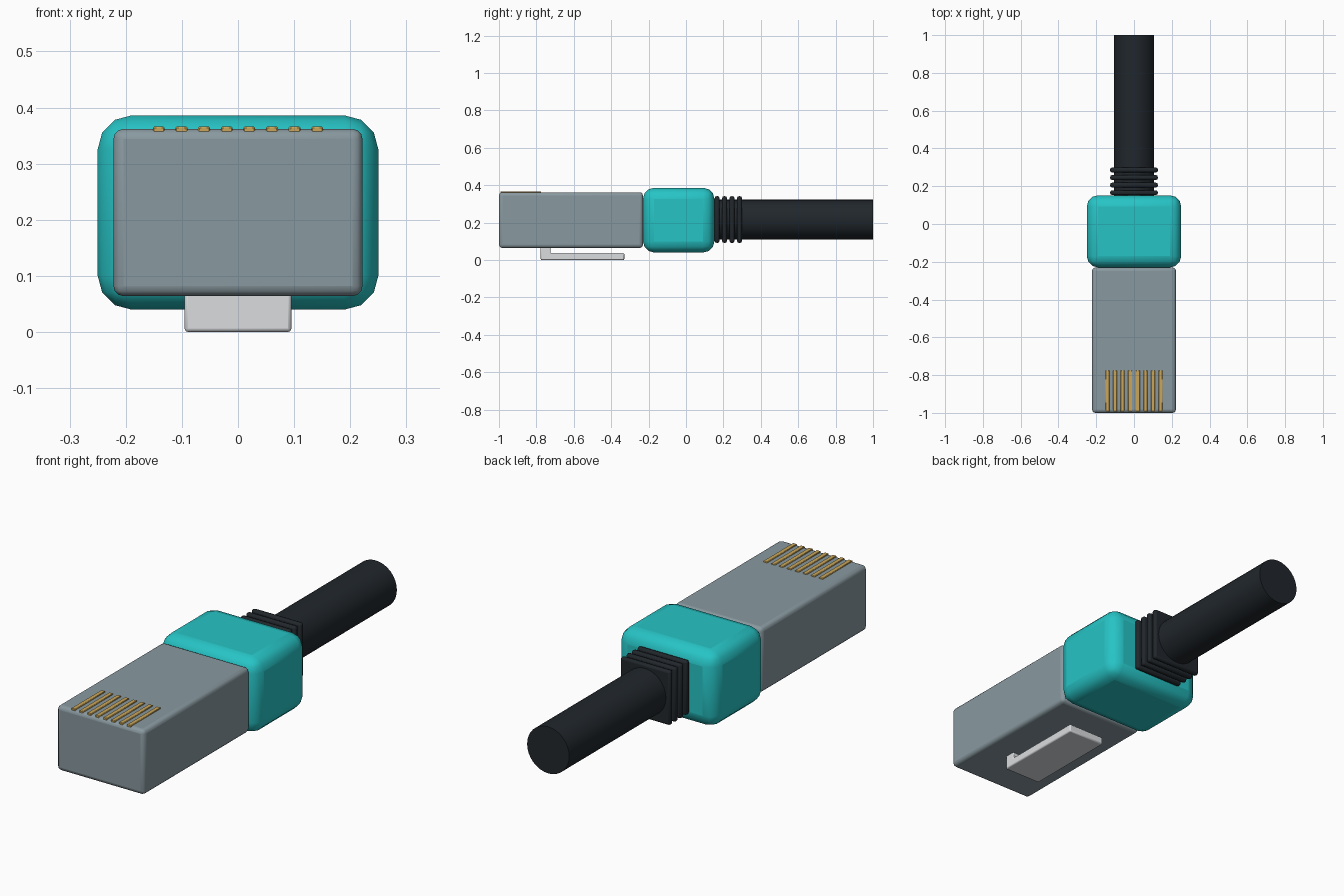
import bpy, math

if "Cube" in bpy.data.objects:
    bpy.data.objects.remove(bpy.data.objects["Cube"])

def material(name, rgb):
    m = bpy.data.materials.new(name)
    m.diffuse_color = (*rgb, 1)
    m.use_nodes = True
    m.node_tree.nodes["Principled BSDF"].inputs["Base Color"].default_value = m.diffuse_color
    return m

shell_mat = material("shell_grey", (0.25, 0.32, 0.35))
boot_mat = material("teal", (0.02, 0.55, 0.56))
rubber_mat = material("black_rubber", (0.015, 0.02, 0.025))
gold_mat = material("gold", (0.6, 0.38, 0.1))
clip_mat = material("clip_light_grey", (0.7, 0.72, 0.74))

def finish(ob, name, mat, bevel, segments):
    ob.name = name
    ob.data.materials.append(mat)
    bpy.ops.object.shade_smooth_by_angle(angle=math.radians(35))
    if bevel:
        mod = ob.modifiers.new("bevel", 'BEVEL')
        mod.width, mod.segments = bevel, segments
        # bevel first, smoothing last
        bpy.ops.object.modifier_move_to_index(modifier=mod.name, index=0)
    return ob

def box(name, x, y, z, mat, bevel=0.0, segments=2):
    """Bevelled box from (min, max) pairs."""
    spans = (x, y, z)
    bpy.ops.mesh.primitive_cube_add(size=1, location=[(a + b) / 2 for a, b in spans])
    ob = bpy.context.object
    ob.scale = [b - a for a, b in spans]
    bpy.ops.object.transform_apply(location=False, rotation=False, scale=True)
    return finish(ob, name, mat, bevel, segments)

# Plug shell and moulded boot
box("plug_shell", (-0.222, 0.222), (-1.0, -0.23), (0.064, 0.362), shell_mat, 0.018, 3)
box("boot", (-0.25, 0.25), (-0.23, 0.152), (0.04, 0.386), boot_mat, 0.06, 3)

# Eight gold contacts on the top face
for i in range(8):
    x = (i - 3.5) * 0.0403
    box(f"contact_{i + 1}", (x - 0.0105, x + 0.0105), (-0.993, -0.775),
        (0.345, 0.366), gold_mat, 0.002, 1)

# Locking clip: L-shaped profile extruded across x
profile = [(-0.777, 0.003), (-0.33, 0.003), (-0.33, 0.037),
           (-0.725, 0.037), (-0.725, 0.075), (-0.777, 0.075)]
n, w = len(profile), 0.095
verts = [(s * w, y, z - 0.003 * (z < 0.01)) for s in (-1, 1) for y, z in profile]
faces = [tuple(range(n))[::-1], tuple(range(n, 2 * n))]
faces += [(i, (i + 1) % n, (i + 1) % n + n, i + n) for i in range(n)]
mesh = bpy.data.meshes.new("locking_clip")
mesh.from_pydata(verts, [], faces)
clip = bpy.data.objects.new("locking_clip", mesh)
bpy.context.collection.objects.link(clip)
bpy.ops.object.select_all(action='DESELECT')
clip.select_set(True)
bpy.context.view_layer.objects.active = clip
finish(clip, "locking_clip", clip_mat, 0.006, 2)

# Square strain relief ribs
for i in range(4):
    y = 0.166 + i * 0.04
    box(f"strain_rib_{i + 1}", (-0.126, 0.126), (y - 0.0125, y + 0.0125),
        (0.092, 0.341), rubber_mat, 0.009, 2)

# Cable
bpy.ops.mesh.primitive_cylinder_add(vertices=32, radius=0.107, depth=0.9,
                                    location=(0, 0.55, 0.216),
                                    rotation=(math.pi / 2, 0, 0))
finish(bpy.context.object, "cable", rubber_mat, 0, 1)
